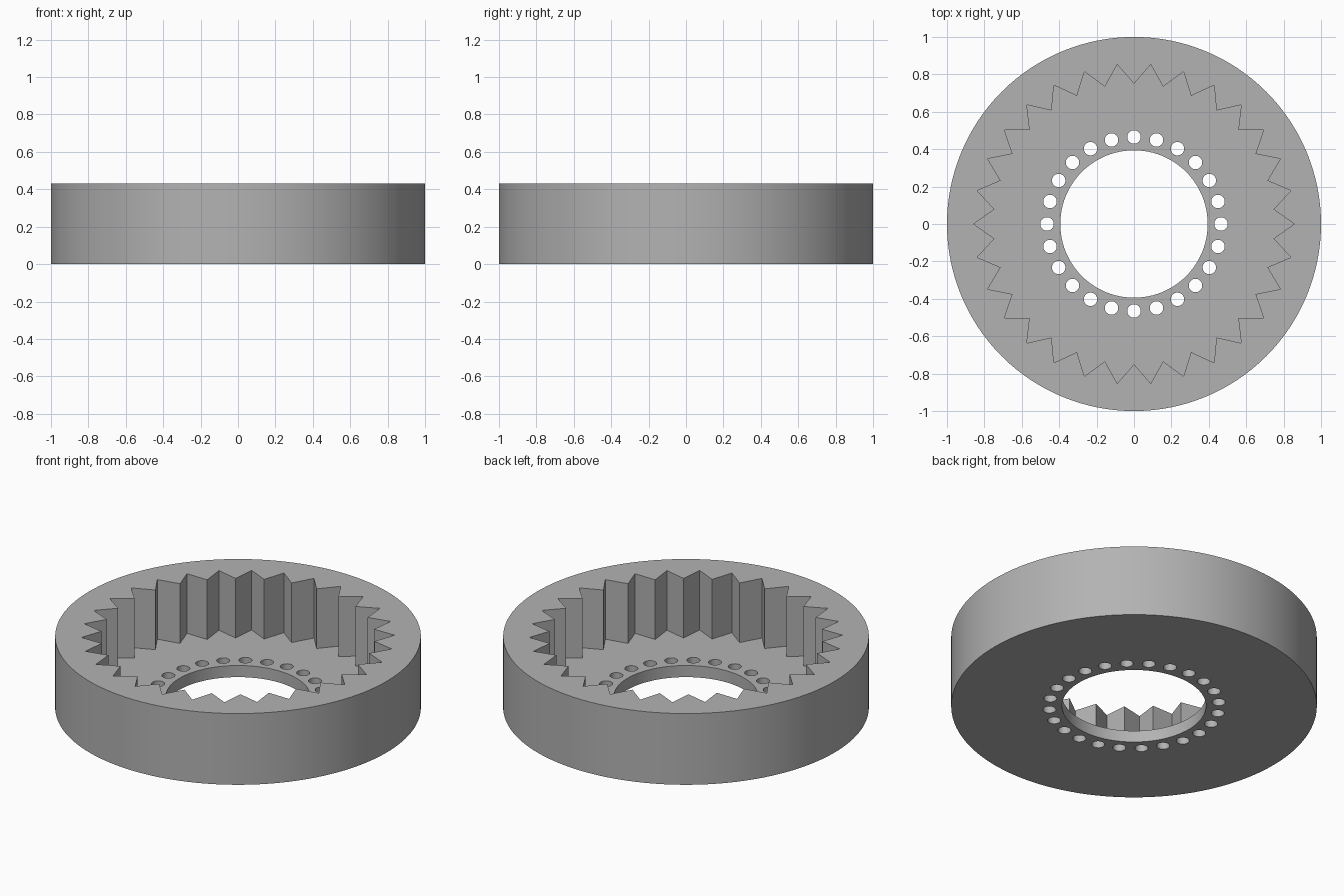
import bpy
import bmesh
from math import cos, sin, pi, tau

HEIGHT, FLOOR = 0.43, 0.07
TEETH, HOLES = 30, 24

cube = bpy.data.objects.get("Cube")
if cube:
    bpy.data.objects.remove(cube, do_unlink=True)

grey = bpy.data.materials.new("mid grey")
grey.use_nodes = True
grey.diffuse_color = (0.45, 0.45, 0.45, 1)
grey.node_tree.nodes["Principled BSDF"].inputs["Base Color"].default_value = grey.diffuse_color


def circle(radius, count, cx=0, cy=0):
    return [(cx + radius * cos(tau * i / count), cy + radius * sin(tau * i / count))
            for i in range(count)]


def prisms(name, outlines, z0, z1):
    """One object holding a closed upright prism for each outline."""
    bm = bmesh.new()
    for outline in outlines:
        low = [bm.verts.new((x, y, z0)) for x, y in outline]
        high = [bm.verts.new((x, y, z1)) for x, y in outline]
        bm.faces.new(low[::-1])
        bm.faces.new(high)
        for i in range(len(low)):
            j = (i + 1) % len(low)
            bm.faces.new((low[i], low[j], high[j], high[i]))
    mesh = bpy.data.meshes.new(name)
    bm.to_mesh(mesh)
    bm.free()
    mesh.materials.append(grey)
    obj = bpy.data.objects.new(name, mesh)
    bpy.context.collection.objects.link(obj)
    return obj


def cut(target, cutter):
    bpy.context.view_layer.objects.active = target
    mod = target.modifiers.new(cutter.name, 'BOOLEAN')
    mod.operation = 'DIFFERENCE'
    mod.solver = 'EXACT'
    mod.object = cutter
    bpy.ops.object.modifier_apply(modifier=mod.name)
    bpy.data.objects.remove(cutter, do_unlink=True)


# Solid drum
ring = prisms("internal_gear_ring", [circle(1.0, 128)], 0, HEIGHT)

# Toothed pocket, open at the top and closed by the floor
teeth = [((0.75 if i % 2 else 0.857) * cos(pi * i / TEETH),
          (0.75 if i % 2 else 0.857) * sin(pi * i / TEETH)) for i in range(2 * TEETH)]
cut(ring, prisms("tooth_pocket_cutter", [teeth], FLOOR, HEIGHT + 0.1))

# Central bore and the circle of small holes through the floor
bores = [circle(0.394, 96)]
bores += [circle(0.036, 24, x, y) for x, y in circle(0.465, HOLES)]
cut(ring, prisms("floor_hole_cutter", bores, -0.1, FLOOR + 0.1))

# Smooth round walls, sharp teeth and rims
bpy.ops.object.select_all(action='DESELECT')
ring.select_set(True)
bpy.context.view_layer.objects.active = ring
bpy.ops.object.shade_smooth_by_angle(angle=pi / 7)
